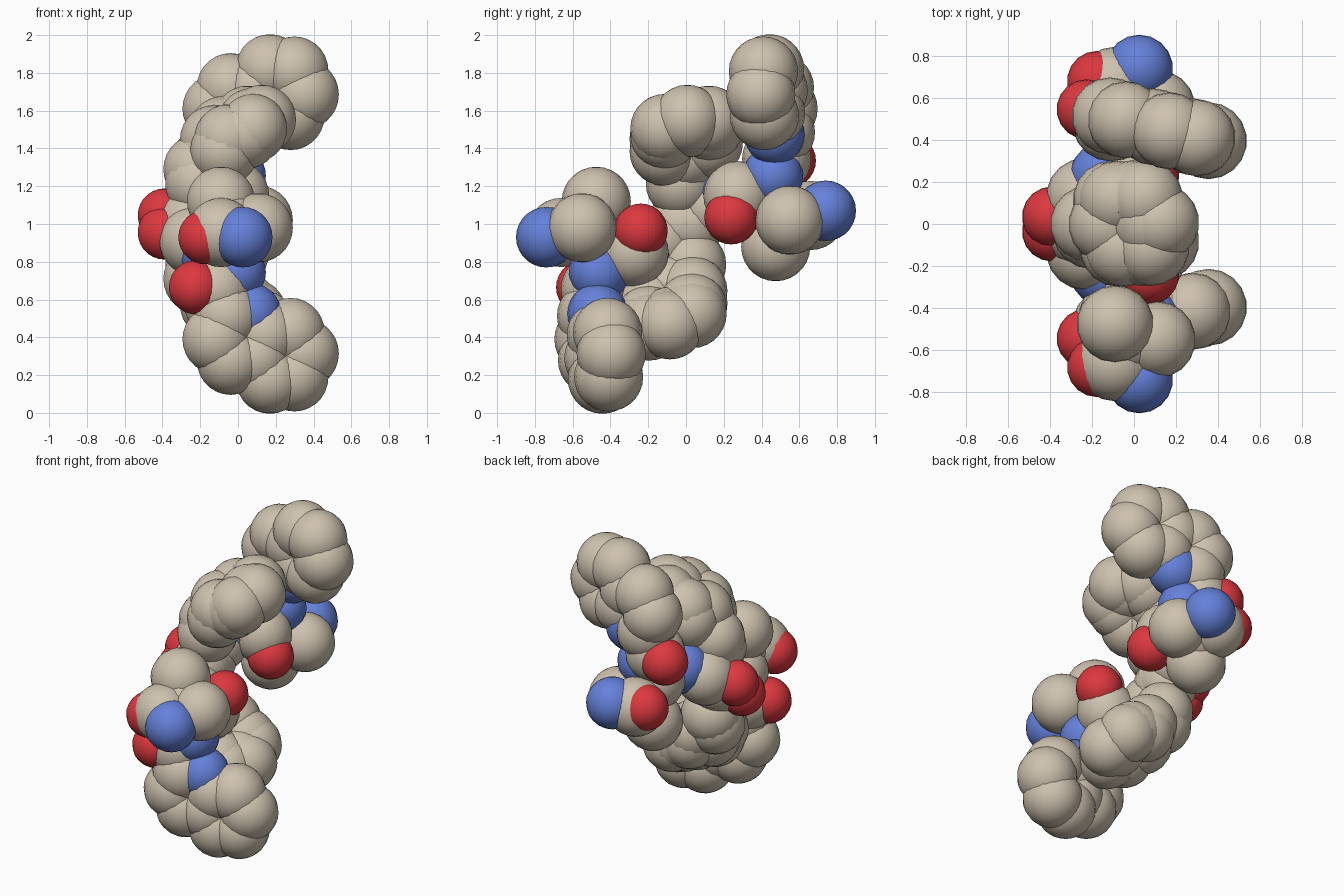
import bpy, bmesh
from mathutils import Vector, Matrix

if "Cube" in bpy.data.objects:
    bpy.data.objects.remove(bpy.data.objects["Cube"])

RADIUS = {"C": 0.183, "N": 0.16, "O": 0.143}
COLOUR = {"C": (0.62, 0.54, 0.43, 1), "N": (0.13, 0.22, 0.70, 1), "O": (0.72, 0.04, 0.05, 1)}
NAME = {"C": "carbon", "N": "nitrogen", "O": "oxygen"}
MATS = {}
for e in RADIUS:
    m = bpy.data.materials.new(NAME[e] + "_colour")
    m.diffuse_color = COLOUR[e]
    m.use_nodes = True
    m.node_tree.nodes["Principled BSDF"].inputs["Base Color"].default_value = m.diffuse_color
    MATS[e] = m


def atoms_object(name, element, points):
    """One mesh of equal smooth balls."""
    bm = bmesh.new()
    for p in points:
        bmesh.ops.create_uvsphere(bm, u_segments=18, v_segments=14,
                                  radius=RADIUS[element], matrix=Matrix.Translation(p))
    for f in bm.faces:
        f.smooth = True
    me = bpy.data.meshes.new(name)
    bm.to_mesh(me)
    bm.free()
    me.materials.append(MATS[element])
    bpy.context.collection.objects.link(bpy.data.objects.new(name, me))


def plane_points(centre, u, v, coords):
    c, u, v = Vector(centre), Vector(u).normalized(), Vector(v).normalized()
    return [c + u * a + v * b for a, b in coords]


# double ring at the outer end of the chain (one corner is nitrogen)
ring2 = plane_points((0.12, -0.455, 0.352), (0.87, 0.22, -0.42), (0.4, 0.1, 0.9),
                     [(-0.118, 0.136), (-0.235, 0.068), (-0.235, -0.068), (-0.118, -0.136),
                      (0, -0.068), (0.118, -0.136), (0.235, -0.068), (0.235, 0.068),
                      (0.118, 0.136), (0, 0.068)])
# single ring beside the core, in two overlapping positions, one pair per half
HEX = [(0.138, 0), (0.07, 0.12), (-0.07, 0.12), (-0.138, 0), (-0.07, -0.12), (0.07, -0.12)]


def ring_pair(y, z, tilt):
    a = plane_points((0.0, y, z), (0.9, -0.03, -0.38), (-0.12, -0.97, tilt), HEX)
    b = plane_points((-0.035, y, z + 0.05), (0.78, -0.03, -0.62), (-0.14, -0.97, tilt), HEX)
    return a + b


rings = {"lower": ring_pair(-0.08, 0.52, -0.28), "upper": ring_pair(-0.003, 0.50, -0.18)}

# half of the molecule, grouped by part and element
PARTS = [
    ("double_ring", "C", ring2[1:]),
    ("double_ring", "N", ring2[:1]),
    ("core_chain", "C", [(-0.25, -0.02, 1.0), (-0.235, -0.13, 0.91),
                         (-0.205, 0.03, 0.785), (-0.215, 0.0, 0.71)]),
    ("core_chain", "O", [(-0.39, -0.035, 0.955)]),
    ("linking_chain", "C", [(-0.015, -0.275, 0.85), (-0.08, -0.44, 0.865), (-0.11, -0.48, 0.655)]),
    ("linking_chain", "N", [(-0.145, -0.23, 0.84), (-0.01, -0.46, 0.745)]),
    ("linking_chain", "O", [(0.072, -0.24, 0.965), (-0.225, -0.545, 0.665)]),
    ("side_branch", "C", [(-0.035, -0.537, 0.98), (0.11, -0.55, 0.98),
                          (-0.09, -0.475, 1.12), (-0.09, -0.66, 0.955)]),
    ("side_branch", "N", [(0.025, -0.74, 0.93)]),
    ("side_branch", "O", [(-0.175, -0.68, 0.93)]),
]

# the upper half is the lower half turned 180 degrees about the x direction
for half in ("lower", "upper"):
    for part, e, pts in PARTS + [("single_ring", "C", rings[half])]:
        pts = [Vector(p) for p in pts]
        if half == "upper":
            pts = [Vector((p.x, -p.y, 2 - p.z)) for p in pts]
        atoms_object(f"{half}_{part}_{NAME[e]}", e, pts)
